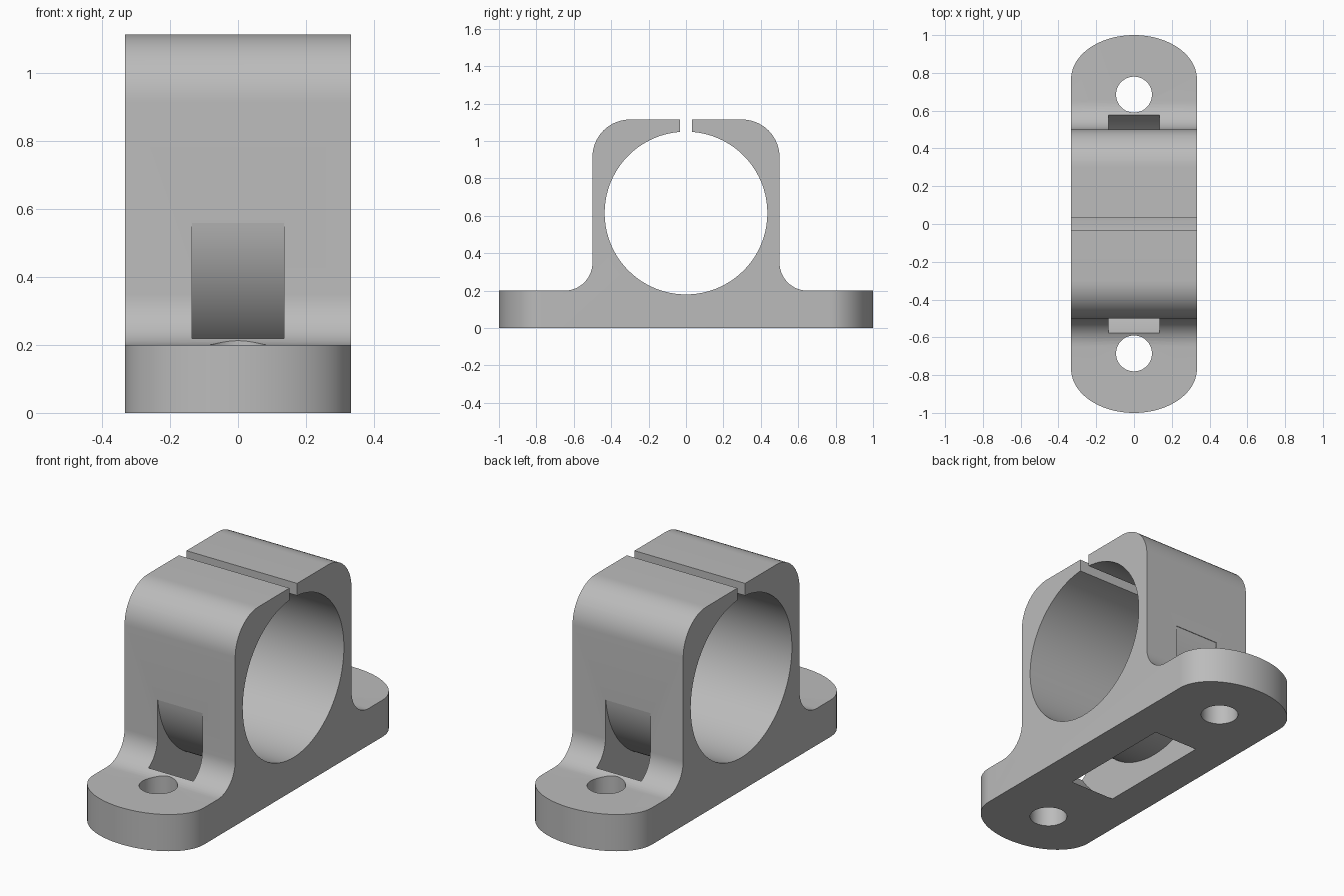
import bpy, bmesh
from math import sin, cos, pi, asin, sqrt, radians

cube = bpy.data.objects.get("Cube")
if cube:
    bpy.data.objects.remove(cube)

HALF_W = 0.333          # half width along x
BORE_Z, BORE_R = 0.615, 0.435
SLIT = 0.033            # half width of the clamping slit
BASE_H, TOP = 0.2, 1.115


def arc(cx, cy, rx, ry, a0, a1, n):
    """Points on an elliptical arc, angles in radians."""
    return [(cx + rx * cos(a0 + (a1 - a0) * i / n),
             cy + ry * sin(a0 + (a1 - a0) * i / n)) for i in range(n + 1)]


def prism(name, points, low, high, axis):
    """Extrude a 2D outline along x (points are y, z) or z (points are x, y)."""
    place = (lambda p, t: (t, p[0], p[1])) if axis == "x" else (lambda p, t: (p[0], p[1], t))
    bm = bmesh.new()
    face = bm.faces.new([bm.verts.new(place(p, low)) for p in points])
    ext = bmesh.ops.extrude_face_region(bm, geom=[face])
    shift = (high - low, 0, 0) if axis == "x" else (0, 0, high - low)
    bmesh.ops.translate(bm, vec=shift,
                        verts=[v for v in ext["geom"] if isinstance(v, bmesh.types.BMVert)])
    bmesh.ops.recalc_face_normals(bm, faces=bm.faces)
    mesh = bpy.data.meshes.new(name)
    bm.to_mesh(mesh)
    bm.free()
    obj = bpy.data.objects.new(name, mesh)
    bpy.context.collection.objects.link(obj)
    return obj


def carve(target, cutter, operation):
    """Apply a boolean and discard the cutter."""
    cutter.hide_render = True
    mod = target.modifiers.new("cut", "BOOLEAN")
    mod.object, mod.operation, mod.solver = cutter, operation, "EXACT"
    bpy.context.view_layer.objects.active = target
    bpy.ops.object.modifier_apply(modifier=mod.name)
    bpy.data.objects.remove(cutter)


# Side profile: foot, fillet, upright, rounded shoulder, then bore open at the slit
right = [(1.0, 0), (1.0, BASE_H)]
right += arc(0.65, 0.35, 0.15, 0.15, 1.5 * pi, pi, 14)
right += arc(0.3, TOP - 0.2, 0.2, 0.2, 0, pi / 2, 14)
right += [(SLIT, TOP)]
left = [(-y, z) for y, z in reversed(right)]
gap = asin(SLIT / BORE_R)
bore = arc(0, BORE_Z, BORE_R, BORE_R, pi / 2 - gap, gap - 1.5 * pi, 96)
clamp = prism("pipe_clamp", right + bore + left, -HALF_W, HALF_W, "x")

# Rounded foot ends
plan = arc(0, 0.767, HALF_W, 0.233, 0, pi, 48) + arc(0, -0.767, HALF_W, 0.233, pi, 2 * pi, 48)
carve(clamp, prism("foot_outline", plan, -0.1, 1.3, "z"), "INTERSECT")

# Bolt holes
for y in (-0.685, 0.685):
    hole = arc(0, y, 0.095, 0.095, 0, 2 * pi, 48)[:-1]
    carve(clamp, prism("bolt_hole", hole, -0.1, 0.5, "z"), "DIFFERENCE")

# Curved strap channel passing under the bore
inner_r, outer_r, drop = 0.5, 0.7, 0.055
a, b = asin(drop / inner_r), asin(drop / outer_r)
channel = arc(0, BORE_Z, inner_r, inner_r, -a, a - pi, 64)
channel += arc(0, BORE_Z, outer_r, outer_r, b - pi, -b, 64)
carve(clamp, prism("strap_channel", channel, -0.135, 0.135, "x"), "DIFFERENCE")

# Single plain grey
grey = bpy.data.materials.new("plain_grey")
grey.use_nodes = True
colour = (0.5, 0.5, 0.5, 1)
grey.diffuse_color = colour
grey.node_tree.nodes["Principled BSDF"].inputs["Base Color"].default_value = colour
clamp.data.materials.clear()
clamp.data.materials.append(grey)
for poly in clamp.data.polygons:
    poly.material_index = 0

bpy.ops.object.select_all(action="DESELECT")
clamp.select_set(True)
bpy.context.view_layer.objects.active = clamp
bpy.ops.object.shade_smooth_by_angle(angle=radians(30))
